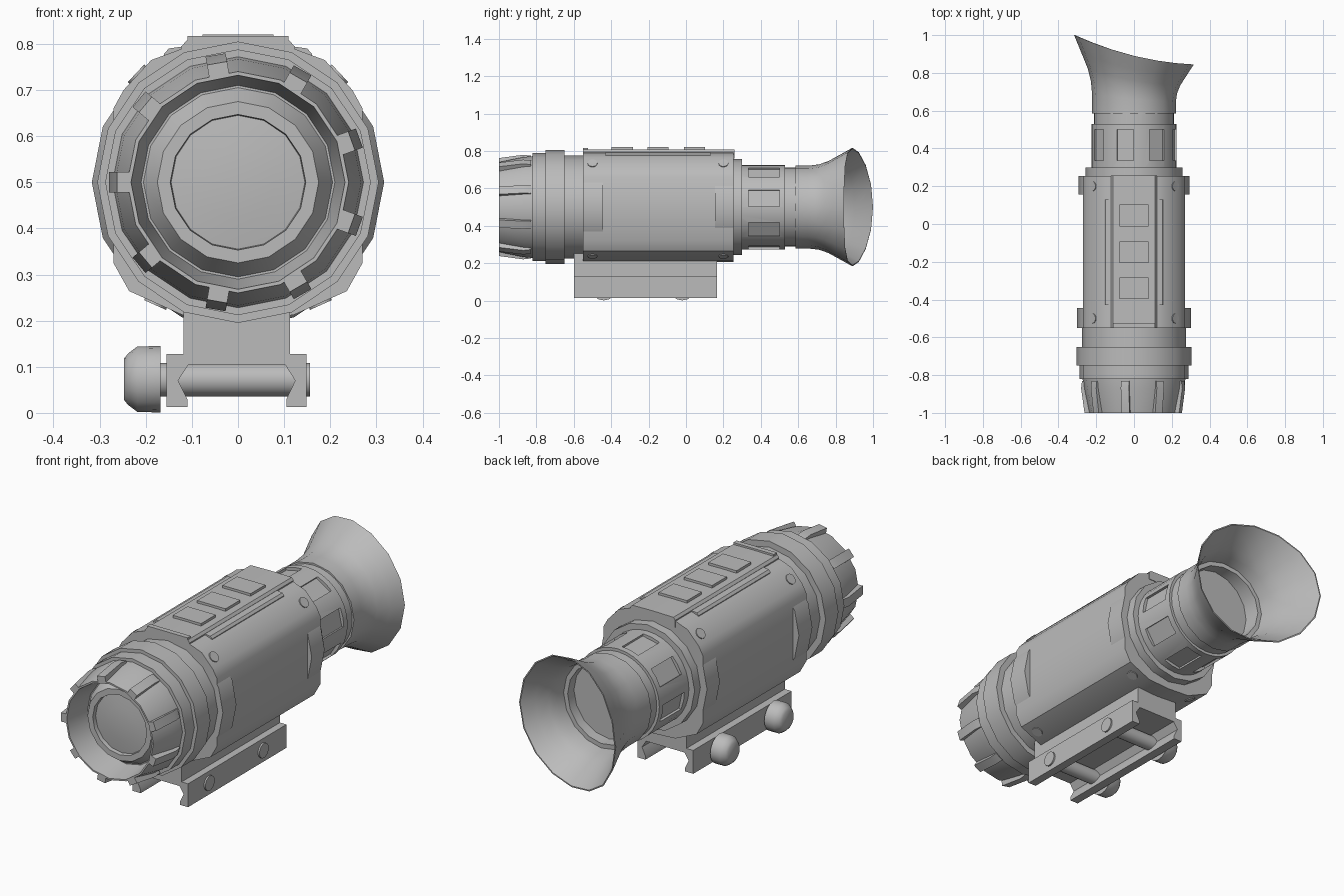
import bpy, bmesh, math
from mathutils import Matrix, Vector

if "Cube" in bpy.data.objects:
    bpy.data.objects.remove(bpy.data.objects["Cube"])

AXIS_Z = 0.5
grey = bpy.data.materials.new("matte grey")
grey.diffuse_color = (0.5, 0.5, 0.5, 1)
grey.use_nodes = True
grey.node_tree.nodes["Principled BSDF"].inputs["Base Color"].default_value = grey.diffuse_color


def finish(name, bm, angle=32):
    bmesh.ops.recalc_face_normals(bm, faces=bm.faces)
    me = bpy.data.meshes.new(name)
    bm.to_mesh(me)
    bm.free()
    me.materials.append(grey)
    me.shade_smooth()
    me.set_sharp_from_angle(angle=math.radians(angle))
    ob = bpy.data.objects.new(name, me)
    bpy.context.collection.objects.link(ob)
    return ob


def lathe(name, profile, sides=16, warp=None, closed=False):
    """Spin (y, radius) points round the optical axis; zero radius closes an end."""
    bm = bmesh.new()
    rings = []
    for y, r in profile:
        if r == 0:
            rings.append([bm.verts.new((0, y, AXIS_Z))] * sides)
            continue
        ring = []
        for i in range(sides):
            a = math.tau * i / sides
            yy = warp(y, a) if warp else y
            ring.append(bm.verts.new((r * math.cos(a), yy, AXIS_Z + r * math.sin(a))))
        rings.append(ring)
    pairs = list(zip(rings, rings[1:]))
    if closed:
        pairs.append((rings[-1], rings[0]))
    for p, q in pairs:
        for i in range(sides):
            j = (i + 1) % sides
            bm.faces.new(dict.fromkeys((p[i], p[j], q[j], q[i])))
    return finish(name, bm)


def extrude(name, section, y0, y1, angle=32):
    """Extrude an (x, z) section along y."""
    bm = bmesh.new()
    a = [bm.verts.new((x, y0, z)) for x, z in section]
    b = [bm.verts.new((x, y1, z)) for x, z in section]
    bm.faces.new(a)
    bm.faces.new(b[::-1])
    for i in range(len(a)):
        j = (i + 1) % len(a)
        bm.faces.new((a[i], a[j], b[j], b[i]))
    return finish(name, bm, angle)


def mirrored(half):
    """Complete a right-hand half section by mirroring it across x = 0."""
    return half + [(-x, z) for x, z in reversed(half) if x > 0]


def box(name, x0, x1, y0, y1, z0, z1):
    return extrude(name, [(x0, z0), (x1, z0), (x1, z1), (x0, z1)], y0, y1)


def x_lathe(name, profile, y, z, sides=16):
    """Spin (x, radius) points round an axis parallel to x."""
    bm = bmesh.new()
    rings = [[bm.verts.new((x, y + r * math.cos(math.tau * i / sides),
                            z + r * math.sin(math.tau * i / sides)))
              for i in range(sides)] for x, r in profile]
    for p, q in zip(rings, rings[1:]):
        for i in range(sides):
            j = (i + 1) % sides
            bm.faces.new((p[i], p[j], q[j], q[i]))
    bm.faces.new(rings[0])
    bm.faces.new(rings[-1])
    return finish(name, bm, 40)


# Objective: hood, focus rings, hollow front and lens barrel
lathe("objective_hood", [
    (-0.50, 0), (-0.50, 0.275), (-0.65, 0.275), (-0.65, 0.305), (-0.75, 0.305),
    (-0.75, 0.288), (-0.82, 0.288), (-0.82, 0.272), (-0.87, 0.267), (-1.0, 0.24),
    (-1.0, 0.232), (-0.87, 0.21), (-0.87, 0.205), (-0.92, 0.175), (-0.92, 0.147),
    (-0.90, 0.145), (-0.90, 0)])
lathe("objective_lens", [(-0.90, 0.145), (-0.908, 0.08), (-0.911, 0)])

# Narrow grip fins round the hood
for k in range(9):
    a = math.radians(100 + 40 * k)
    bm = bmesh.new()
    vs = []
    for s in (-0.022, 0.022):
        for y, r in ((-1.0, 0.232), (-0.83, 0.255), (-0.83, 0.275), (-0.87, 0.28), (-1.0, 0.262)):
            vs.append(bm.verts.new((r * math.cos(a) - s * math.sin(a), y,
                                    AXIS_Z + r * math.sin(a) + s * math.cos(a))))
    bm.faces.new(vs[:5])
    bm.faces.new(vs[5:])
    for i in range(5):
        j = (i + 1) % 5
        bm.faces.new((vs[i], vs[j], vs[j + 5], vs[i + 5]))
    finish("hood_fin", bm)

# Main housing with flat side panels, and round flanges at both ends
extrude("housing", mirrored([
    (0, 0.205), (0.12, 0.212), (0.236, 0.264), (0.27, 0.325), (0.27, 0.66),
    (0.248, 0.70), (0.188, 0.765), (0.12, 0.79), (0, 0.795)]), -0.55, 0.255)
lathe("front_flange", [(-0.55, 0), (-0.55, 0.303), (-0.445, 0.303), (-0.445, 0)])
lathe("rear_flange", [(0.155, 0), (0.155, 0.293), (0.255, 0.293), (0.255, 0)])

# Top rail, its side strips and front lip
extrude("top_rail", mirrored([(0, 0.76), (0.122, 0.76), (0.122, 0.795), (0.112, 0.807),
                              (0, 0.809)]), -0.55, 0.258)
box("rail_lip", -0.11, 0.11, -0.55, -0.525, 0.78, 0.817)
for s in (-1, 1):
    extrude("rail_strip", [(s * 0.115, 0.75), (s * 0.16, 0.75), (s * 0.16, 0.779),
                           (s * 0.15, 0.79), (s * 0.115, 0.795)], -0.43, 0.13)

# Pillow shaped control buttons
for yc in (-0.34, -0.15, 0.045):
    bm = bmesh.new()
    bmesh.ops.create_cube(bm, size=1, matrix=Matrix.Translation((0, yc, 0.801))
                          @ Matrix.Diagonal((0.184, 0.144, 0.038, 1)))
    top = [e for e in bm.edges if any(v.co.z > 0.81 for v in e.verts)]
    bmesh.ops.bevel(bm, geom=top, offset=0.015, segments=2, affect='EDGES')
    finish("button", bm, 40)

# Small round screw caps on the housing corners
for s in (-1, 1):
    for y in (-0.50, 0.20):
        for x, z, n in ((0.218, 0.733, (0.73, 0.68)), (0.178, 0.238, (0.41, -0.91))):
            bm = bmesh.new()
            rot = Vector((s * n[0], 0, n[1])).to_track_quat('Z', 'Y').to_matrix().to_4x4()
            bmesh.ops.create_cone(bm, cap_ends=True, segments=12, radius1=0.026, radius2=0.026,
                                  depth=0.009, matrix=Matrix.Translation((s * x, y, z)) @ rot)
            finish("screw_cap", bm)

# Eyepiece tube with eight recessed grip pads
lathe("eyepiece_collar", [(0.24, 0), (0.24, 0.257), (0.30, 0.257), (0.30, 0)])
tube = lathe("eyepiece_tube", [(0.28, 0), (0.28, 0.226), (0.53, 0.226), (0.53, 0.212),
                               (0.60, 0.212), (0.60, 0)], 32)
bm = bmesh.new()
for k in range(8):
    a = math.radians(12 + 45 * k)
    bmesh.ops.create_cube(bm, size=1, matrix=Matrix.Translation((0, 0.4175, AXIS_Z))
                          @ Matrix.Rotation(-a, 4, 'Y') @ Matrix.Translation((0.24, 0, 0))
                          @ Matrix.Diagonal((0.06, 0.165, 0.09, 1)))
cutter = finish("pad_cutter", bm)
mod = tube.modifiers.new("pads", 'BOOLEAN')
mod.object = cutter
mod.operation = 'DIFFERENCE'
bpy.context.view_layer.update()
cut = bpy.data.meshes.new_from_object(tube.evaluated_get(bpy.context.evaluated_depsgraph_get()))
tube.modifiers.clear()
tube.data = cut
cut.set_sharp_from_angle(angle=math.radians(32))
bpy.data.objects.remove(cutter)


# Flared eyecup whose rim sweeps further back on the left side
def sweep(y, a):
    x = 0.316 * math.cos(a)
    rim = 0.89 - 0.245 * x + 0.325 * x * x
    return 0.585 + (y - 0.585) * (rim - 0.585) / (0.89 - 0.585)


lathe("eyecup", [(0.585, 0.222), (0.66, 0.222), (0.71, 0.228), (0.76, 0.245), (0.82, 0.278),
                 (0.89, 0.317), (0.89, 0.311), (0.82, 0.269), (0.76, 0.236), (0.71, 0.219),
                 (0.66, 0.212), (0.66, 0.19), (0.585, 0.19)], 16, sweep, True)

# Mount: neck and clamp with a dovetail slot
box("mount_neck", -0.118, 0.113, -0.60, 0.165, 0.11, 0.26)
extrude("mount_clamp", [
    (-0.155, 0.128), (-0.155, 0.013), (-0.11, 0.013), (-0.11, 0.03), (-0.13, 0.07),
    (-0.107, 0.105), (0.102, 0.105), (0.124, 0.07), (0.105, 0.03), (0.105, 0.013),
    (0.148, 0.013), (0.148, 0.128)], -0.60, 0.165)

# Cross bolts and thumb knobs
for y in (-0.44, -0.02):
    x_lathe("cross_bolt", [(-0.175, 0.036), (0.156, 0.036)], y, 0.072)
    x_lathe("thumb_knob", [(-0.247, 0.045), (-0.238, 0.056), (-0.218, 0.071),
                           (-0.168, 0.072)], y, 0.073)
